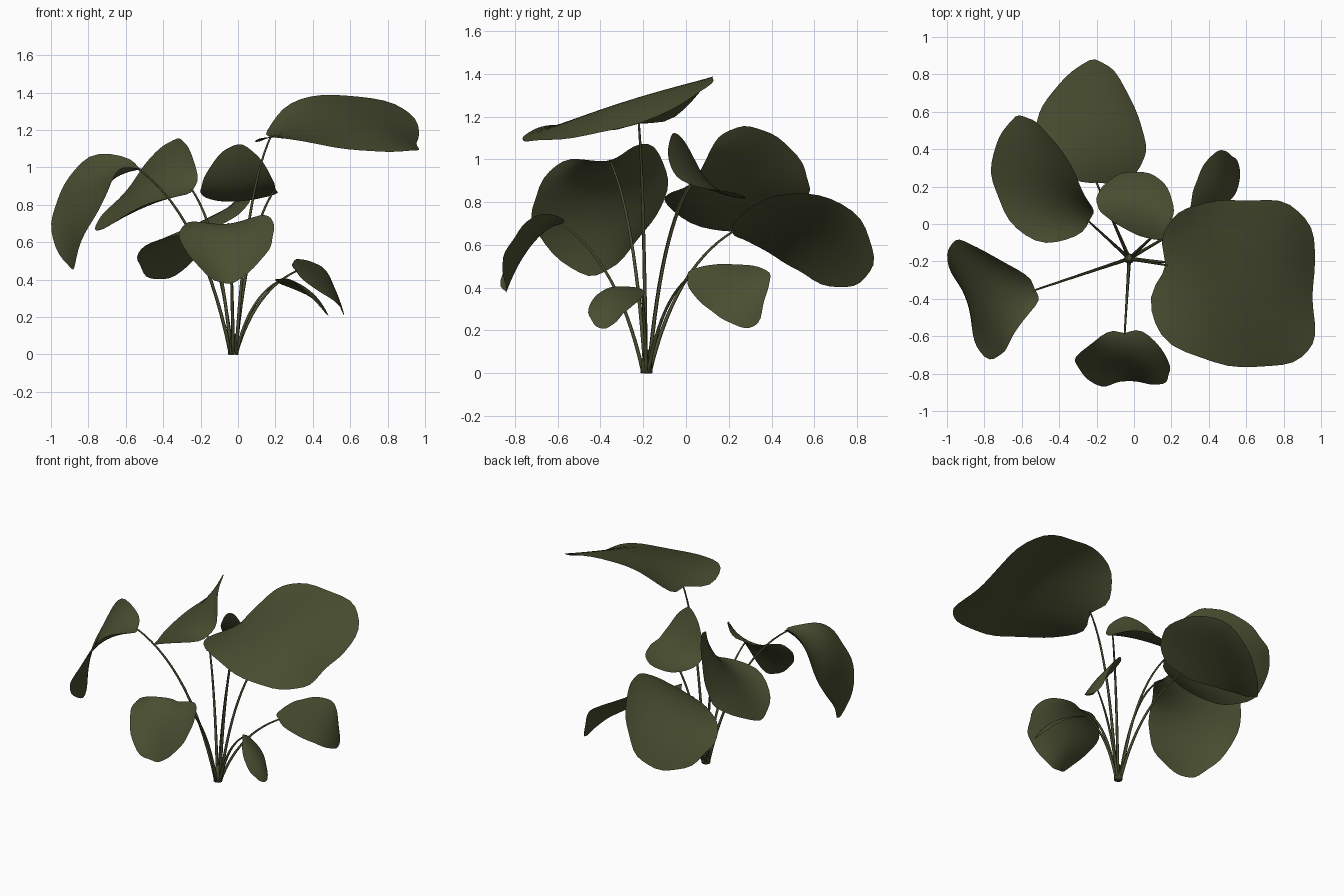
import bpy, bmesh, math
from mathutils import Vector

cube = bpy.data.objects.get("Cube")
if cube:
    bpy.data.objects.remove(cube, do_unlink=True)


def material(name, color):
    mat = bpy.data.materials.new(name)
    mat.use_nodes = True
    mat.diffuse_color = color
    bsdf = mat.node_tree.nodes["Principled BSDF"]
    bsdf.inputs["Base Color"].default_value = color
    bsdf.inputs["Roughness"].default_value = 0.8
    return mat


OLIVE = material("dark olive green", (0.066, 0.075, 0.030, 1))
ROOT = Vector((-0.025, -0.185, 0))
SECTORS, RINGS = 48, 10
POWER = 2.3                      # roundness of the leaf outline
Q = 0.5 ** (1 / POWER)           # where the outline crosses its diagonals


def finish(name, bm):
    mesh = bpy.data.meshes.new(name)
    bmesh.ops.recalc_face_normals(bm, faces=bm.faces)
    bm.to_mesh(mesh)
    bm.free()
    for face in mesh.polygons:
        face.use_smooth = True
    mesh.materials.append(OLIVE)
    obj = bpy.data.objects.new(name, mesh)
    bpy.context.collection.objects.link(obj)
    return obj


def surface(spine, left_side, right_side):
    """Curved sheet through three rows of points, each from stalk to tip."""
    b, m, t = map(Vector, spine)
    bl, l, tl = map(Vector, left_side)
    br, r, tr = map(Vector, right_side)

    def cross(u, v):
        return (m + u * (t - b) / 2 + u * u * ((t + b) / 2 - m)
                + v * (l - r) / 2 + v * v * ((l + r) / 2 - m))

    corners = [(su, sv, p - cross(su * Q, sv * Q))
               for su, sv, p in ((-1, 1, bl), (1, 1, tl), (-1, -1, br), (1, -1, tr))]

    def point(u, v):
        p = cross(u, v)
        for su, sv, offset in corners:
            p += offset * (u * v * (u + su * Q) * (v + sv * Q) / (4 * Q ** 4))
        return p
    return point


def outline(angle, notch, tip):
    """Rounded leaf outline with a notch at the stalk and a shaped tip."""
    c, s = abs(math.cos(angle)), abs(math.sin(angle))
    radius = (c ** POWER + s ** POWER) ** (-1 / POWER)
    back = math.pi - abs(angle)
    radius -= notch * math.exp(-(back / 0.3) ** 2)
    radius += tip * math.exp(-(angle / 0.25) ** 2)
    return radius + 0.008 * math.sin(7 * angle) + 0.008 * math.sin(11 * angle + 1)


def leaf(name, point, notch, tip):
    bm = bmesh.new()
    center = bm.verts.new(point(0, 0))
    angles = [math.tau * i / SECTORS - math.pi for i in range(SECTORS)]
    previous = None
    for k in range(1, RINGS + 1):
        f = k / RINGS
        ring = []
        for a in angles:
            # the notch and ripples fade out towards the middle
            r = f * (1 + (outline(a, notch, tip) - 1) * f)
            ring.append(bm.verts.new(point(r * math.cos(a), r * math.sin(a))))
        for i in range(SECTORS):
            j = (i + 1) % SECTORS
            if previous:
                bm.faces.new((previous[i], ring[i], ring[j], previous[j]))
            else:
                bm.faces.new((center, ring[i], ring[j]))
        previous = ring
    # upper side outward
    obj = finish(name, bm)
    if sum(p.normal.z * p.area for p in obj.data.polygons) < 0:
        obj.data.flip_normals()


def tube(name, path, radii, sides=6):
    bm = bmesh.new()
    rings = []
    for i, p in enumerate(path):
        d = path[min(i + 1, len(path) - 1)] - path[max(i - 1, 0)]
        turn = d.to_track_quat("Z", "Y")
        rings.append([bm.verts.new(p + turn @ Vector((
            radii[i] * math.cos(math.tau * k / sides),
            radii[i] * math.sin(math.tau * k / sides), 0))) for k in range(sides)])
    for low, high in zip(rings, rings[1:]):
        for k in range(sides):
            n = (k + 1) % sides
            bm.faces.new((low[k], low[n], high[n], high[k]))
    bm.faces.new(rings[0])
    bm.faces.new(rings[-1])
    finish(name, bm)


def stalk(name, end):
    flat = Vector((end.x - ROOT.x, end.y - ROOT.y, 0))
    start = ROOT + flat.normalized() * 0.015
    bend = ROOT + flat * 0.33 + Vector((0, 0, end.z * 0.76))
    steps = [i / 14 for i in range(15)]
    path = [start * (1 - t) ** 2 + bend * 2 * t * (1 - t) + end * t * t for t in steps]
    tube(name, path, [0.010 - 0.005 * t for t in steps])


def grow(name, notch, tip, *rows):
    sheet = surface(*rows)
    leaf(name + "_leaf", sheet, notch, tip)
    stalk(name + "_stalk", sheet(notch - 0.97, 0))


# each leaf: notch, tip shape, then spine, left edge and right edge
grow("large_top", .14, -.04,
     ((.1, -.2, 1.13), (.55, -.3, 1.265), (.97, -.34, 1.13)),
     ((.24, .06, 1.31), (.58, .13, 1.385), (.92, .03, 1.29)),
     ((.15, -.59, 1.16), (.58, -.76, 1.1), (.93, -.68, 1.09)))
grow("back", .03, .02,
     ((-.2, .21, .66), (-.23, .52, .69), (-.21, .87, .55)),
     ((-.46, .32, .6), (-.53, .52, .48), (-.4, .75, .4)),
     ((-.01, .26, .74), (.06, .43, .83), (-.05, .73, .79)))
grow("back_right", .03, .02,
     ((-.23, .01, .88), (-.47, .22, .89), (-.61, .57, .86)),
     ((-.47, -.1, .81), (-.72, .12, .67), (-.74, .42, .73)),
     ((-.25, .13, 1.07), (-.33, .3, 1.15), (-.47, .49, 1.05)))
grow("right", .06, 0,
     ((-.5, -.35, 1.0), (-.81, -.4, .84), (-.89, -.42, .46)),
     ((-.61, -.54, 1.0), (-.71, -.7, .84), (-.84, -.66, .6)),
     ((-.74, -.18, 1.07), (-.95, -.09, .86), (-.99, -.23, .62)))
grow("front", .25, 0,
     ((-.05, -.54, .7), (-.05, -.7, .63), (-.05, -.84, .38)),
     ((.14, -.66, .745), (.19, -.8, .64), (.11, -.86, .49)),
     ((-.24, -.65, .71), (-.31, -.74, .62), (-.2, -.86, .46)))
grow("back_left", .03, 0,
     ((.3, 0, .45), (.46, .2, .4), (.51, .375, .37)),
     ((.3, .08, .5), (.33, .22, .51), (.43, .38, .48)),
     ((.43, .06, .34), (.55, .18, .25), (.56, .32, .22)))
grow("front_left", .03, 0,
     ((.2, -.2, .39), (.37, -.33, .35), (.46, -.43, .23)),
     ((.32, -.22, .34), (.42, -.29, .28), (.48, -.36, .215)),
     ((.23, -.28, .405), (.29, -.37, .395), (.38, -.45, .32)))
grow("middle", .03, 0,
     ((.21, .02, .88), (0, .09, .89), (-.2, .12, .88)),
     ((.18, .19, .85), (.02, .28, .82), (-.15, .22, .83)),
     ((.15, -.08, 1.0), (0, -.05, 1.12), (-.15, .04, 1.0)))

# short sheath holding the stalks together
tube("stalk_sheath", [ROOT + Vector((0, 0, z)) for z in (0, .04, .11)],
     [.028, .026, .012], 8)
